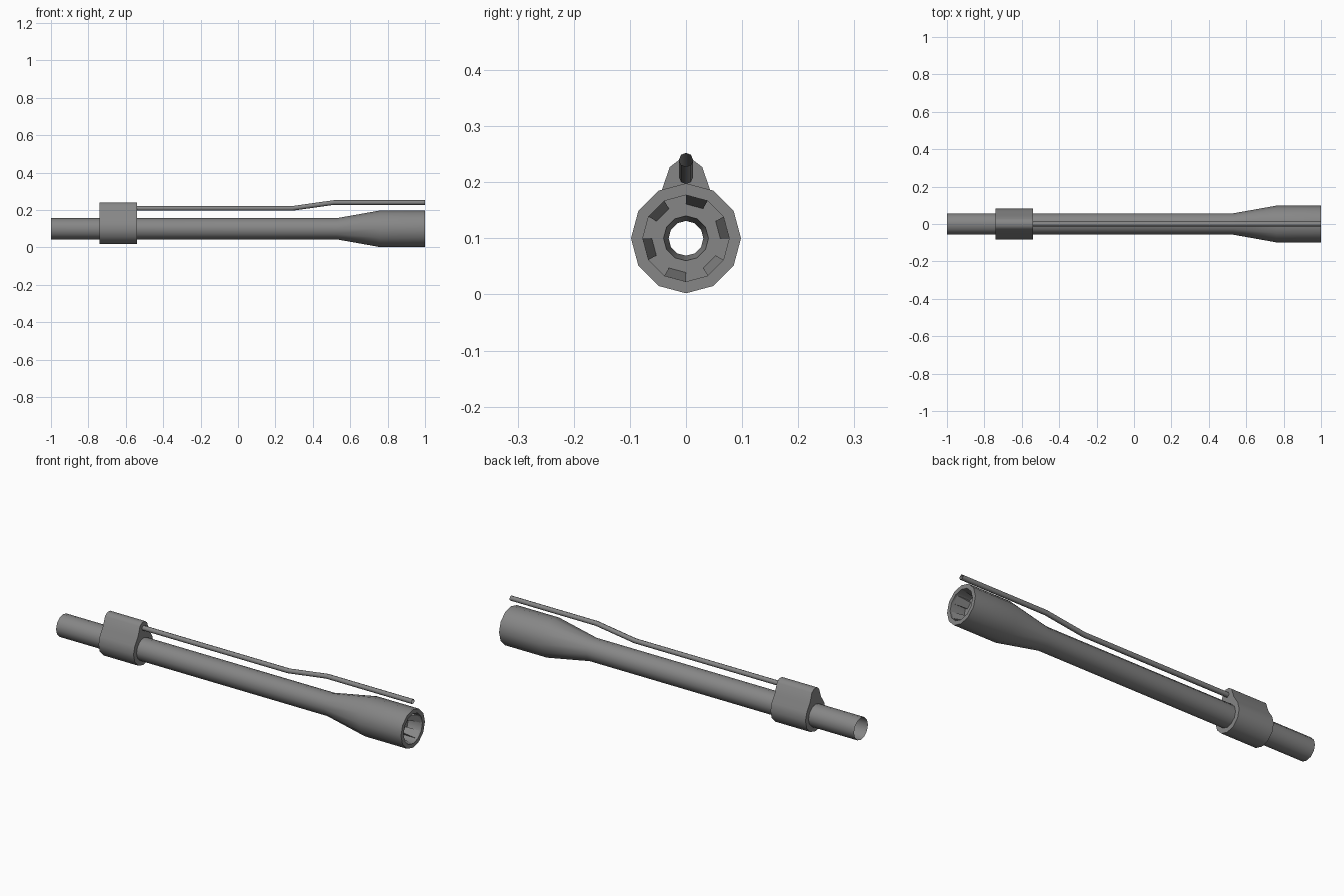
import bpy
from math import sin, cos, pi, hypot, radians

if "Cube" in bpy.data.objects:
    bpy.data.objects.remove(bpy.data.objects["Cube"])

AXIS = 0.1  # height of the barrel centreline

# Dark grey metal shared by all parts
metal = bpy.data.materials.new("dark_metal")
metal.diffuse_color = (0.24, 0.24, 0.24, 1)
metal.use_nodes = True
metal.node_tree.nodes["Principled BSDF"].inputs["Base Color"].default_value = metal.diffuse_color


def mesh_object(name, verts, faces, smooth=True):
    me = bpy.data.meshes.new(name)
    me.from_pydata(verts, [], faces)
    me.update()
    me.materials.append(metal)
    ob = bpy.data.objects.new(name, me)
    bpy.context.collection.objects.link(ob)
    if smooth:
        bpy.ops.object.select_all(action='DESELECT')
        ob.select_set(True)
        bpy.context.view_layer.objects.active = ob
        bpy.ops.object.shade_smooth_by_angle(angle=radians(46))
    return ob


def ring(x, r, z=AXIS, n=12):
    return [(x, r * cos(2 * pi * i / n), z + r * sin(2 * pi * i / n)) for i in range(n)]


def loft(name, rings, closed=False):
    n, m = len(rings[0]), len(rings)
    verts = [v for r in rings for v in r]
    faces = []
    for j in range(m if closed else m - 1):
        a, b = j * n, ((j + 1) % m) * n
        for i in range(n):
            k = (i + 1) % n
            faces.append((a + i, a + k, b + k, b + i))
    return mesh_object(name, verts, faces)


# Barrel: open tube, flared end, recessed socket and short bore
FLOOR = 0.92
profile = [(-1, 0.057), (0.53, 0.057), (0.76, 0.098), (1, 0.098), (1, 0.077),
           (FLOOR, 0.077), (FLOOR, 0.04), (0.86, 0.031), (0.72, 0.031)]
loft("barrel", [ring(x, r)[::-1] for x, r in profile])

# Six ramped wedges on the socket wall
verts, faces = [], []
for k in range(6):
    b = len(verts)
    for x, r in ((0.99, 0.077), (FLOOR, 0.077), (FLOOR, 0.061)):
        for a in (k * pi / 3, k * pi / 3 + pi / 6):
            verts.append((x, r * cos(a), AXIS + r * sin(a)))
    faces += [(b, b + 1, b + 5, b + 4), (b, b + 4, b + 2), (b + 1, b + 3, b + 5)]
mesh_object("socket_wedges", verts, faces, smooth=False)

# Collar block with raised top, wrapped around the barrel
half = [(0.041, 0.029), (0.071, 0.059), (0.082, 0.1), (0.071, 0.141),
        (0.045, 0.18), (0.029, 0.227), (0.012, 0.24)]
outline = [(0, 0.018)] + half + [(-y, z) for y, z in reversed(half)]
inner = []
for y, z in outline:
    s = 0.0565 / hypot(y, z - AXIS)
    inner.append((y * s, AXIS + (z - AXIS) * s))
loft("collar_block", [[(x, y, z) for y, z in reversed(pts)] for x, pts in
                      ((-0.74, inner), (-0.74, outline), (-0.54, outline), (-0.54, inner))],
     closed=True)

# Thin bent tube above the barrel
path = [(-0.56, 0.209), (0.29, 0.209), (0.51, 0.24), (1, 0.24)]
loft("thin_tube", [ring(x, 0.0125, z, 8)[::-1] for x, z in path])
